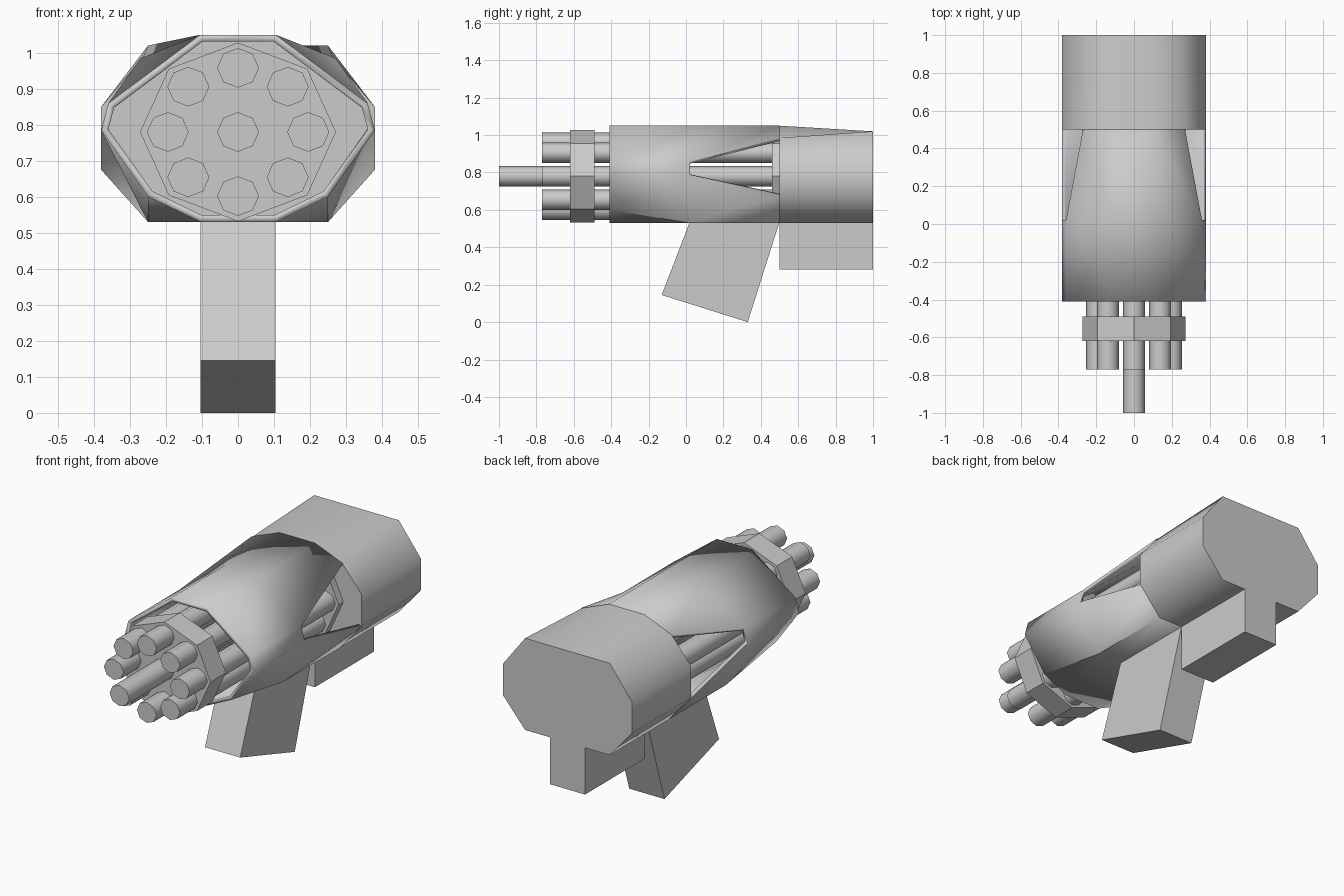
import bpy, bmesh, math

if "Cube" in bpy.data.objects:
    bpy.data.objects.remove(bpy.data.objects["Cube"])

CX, CZ = 0.0, 0.78          # barrel axis


def finish(name, bm, angle=40):
    me = bpy.data.meshes.new(name)
    bm.to_mesh(me)
    bm.free()
    ob = bpy.data.objects.new(name, me)
    bpy.context.collection.objects.link(ob)
    bpy.ops.object.select_all(action='DESELECT')
    ob.select_set(True)
    bpy.context.view_layer.objects.active = ob
    bpy.ops.object.shade_smooth_by_angle(angle=math.radians(angle))
    return ob


def ring(half):
    """Mirror a right-hand half outline into a closed ring."""
    return half + [(-x, z) for x, z in reversed(half)]


def loft(sections, caps=True, skip=()):
    """Bridge (y, outline) sections; skip holds (segment, side) openings."""
    bm = bmesh.new()
    rows = [[bm.verts.new((x, y, z)) for x, z in pts] for y, pts in sections]
    n = len(rows[0])
    for s in range(len(rows) - 1):
        for i in range(n):
            if (s, i) not in skip:
                j = (i + 1) % n
                bm.faces.new((rows[s][i], rows[s][j], rows[s + 1][j], rows[s + 1][i]))
    if caps:
        bm.faces.new(rows[0])
        bm.faces.new(rows[-1])
        bmesh.ops.recalc_face_normals(bm, faces=bm.faces)
    else:
        for f in bm.faces:
            f.normal_update()
            c = f.calc_center_median()
            if f.normal.x * (c.x - CX) + f.normal.z * (c.z - CZ) < 0:
                f.normal_flip()
    return bm


def octagon(x, z, rx, rz):
    return [(x + rx * math.cos(k * math.pi / 4), z + rz * math.sin(k * math.pi / 4))
            for k in range(8)]


def tube(name, x, z, rx, rz, y0, y1, angle=40):
    o = octagon(x, z, rx, rz)
    return finish(name, loft([(y0, o), (y1, o)]), angle)


# Front shroud: full ring that splits into upper and lower shells
front = ring([(.105, .53), (.25, .60), (.38, .785), (.36, .86), (.105, 1.05)])
middle = ring([(.105, .53), (.25, .53), (.38, .785), (.36, .86), (.105, 1.05)])
back = ring([(.105, .53), (.25, .53), (.38, .675), (.27, .985), (.105, 1.05)])
shroud = finish("shroud", loft([(-.41, front), (.02, middle), (.5, back)],
                               caps=False, skip={(1, 2), (1, 6)}))
sol = shroud.modifiers.new("thickness", 'SOLIDIFY')
sol.thickness = 0.02
sol.offset = -1

# Rear housing
low = [(.105, .53), (.25, .53), (.38, .68), (.38, .85)]
finish("rear_housing", loft([(.5, ring(low + [(.265, .985), (.105, 1.05)])),
                             (1.0, ring(low + [(.25, 1.02), (.105, 1.02)]))]), 50)

# Barrel cluster, clamp and rear plate
tube("centre_barrel", CX, CZ, .058, .055, -1.0, .5, 50)
for k in range(8):
    a = k * math.pi / 4
    tube(f"outer_barrel_{k + 1}", CX + .195 * math.cos(a), CZ + .178 * math.sin(a),
         .058, .055, -.77, .5, 50)
tube("barrel_clamp", CX, CZ, .272, .248, -.62, -.49)
tube("rear_plate", CX, CZ, .272, .248, .46, .5)


# Grip and stock block: side profiles extruded across x
def slab(name, profile, w=.104):
    bm = bmesh.new()
    f = bm.faces.new([bm.verts.new((-w, y, z)) for y, z in profile])
    ext = bmesh.ops.extrude_face_region(bm, geom=[f])
    for v in ext['geom']:
        if isinstance(v, bmesh.types.BMVert):
            v.co.x = w
    bmesh.ops.recalc_face_normals(bm, faces=bm.faces)
    return finish(name, bm)


slab("grip", [(.02, .535), (.5, .535), (.33, 0), (-.13, .145)])
slab("stock_block", [(.5, .54), (1.0, .54), (1.0, .28), (.5, .28)])
